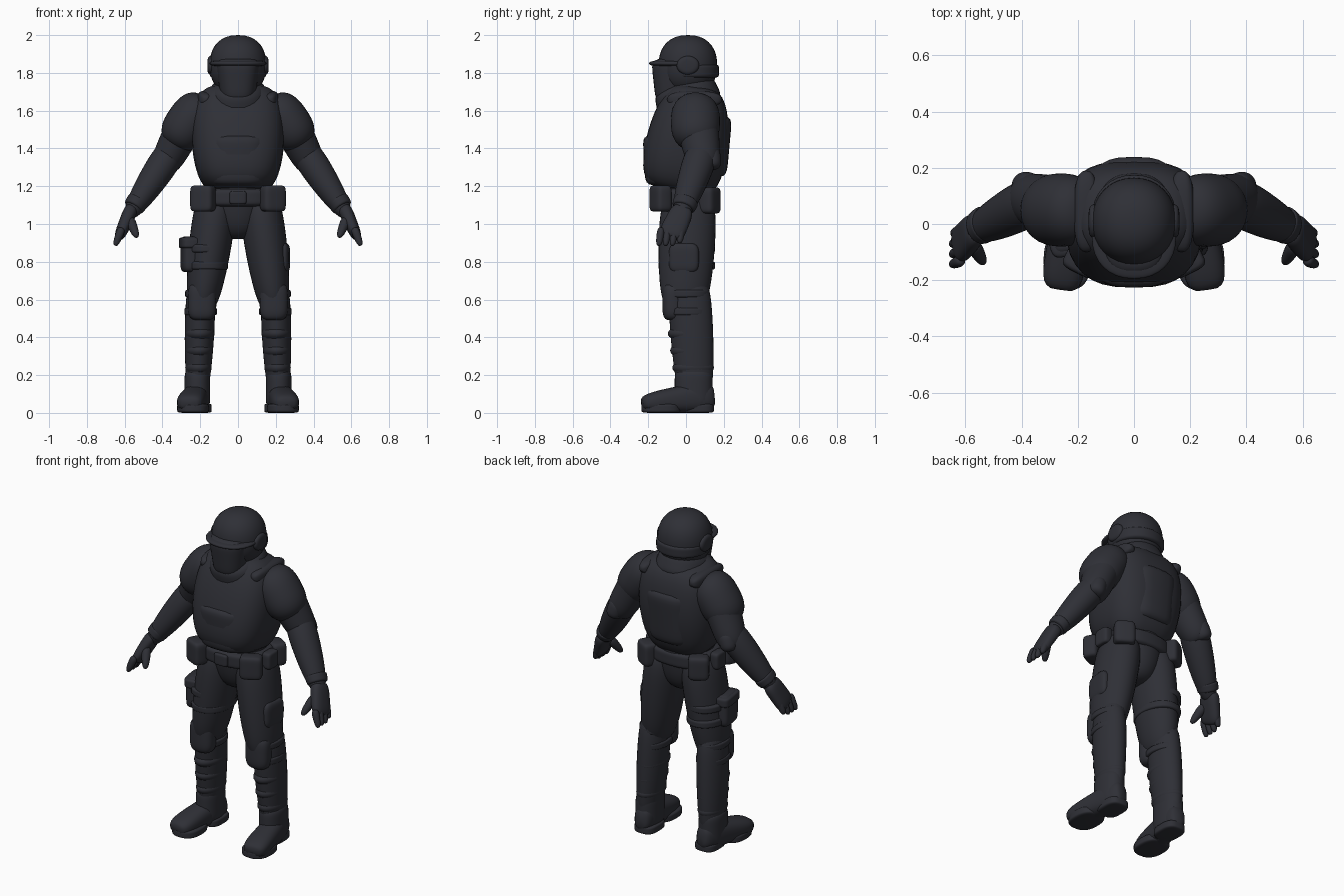
import bpy, bmesh, math
from mathutils import Vector

cube = bpy.data.objects.get("Cube")
if cube:
    bpy.data.objects.remove(cube, do_unlink=True)

charcoal = (0.028, 0.029, 0.037, 1)
fabric = bpy.data.materials.new("charcoal fabric")
fabric.use_nodes = True
fabric.diffuse_color = charcoal
fabric.node_tree.nodes["Principled BSDF"].inputs["Base Color"].default_value = charcoal

SIDES, RINGS = 32, 18
BACK, UP = Vector((0, 1, 0)), Vector((0, 0, 1))


def signed_power(value, exponent):
    return math.copysign(abs(value) ** exponent, value)


def solid(name, start, finish, size, end_size, bulge, ends, power, out):
    """Rounded solid along an axis: superellipse sections, tapering and bulging."""
    axis = (finish - start).normalized()
    depth_axis = (out - axis * out.dot(axis)).normalized()
    width_axis = axis.cross(depth_axis)
    bm = bmesh.new()
    loops = []
    for i in range(RINGS + 1):
        # Rings gather near both ends, where the section closes up
        along = -math.cos(math.pi * i / RINGS)
        t = (along + 1) / 2
        close = max(1 - abs(along) ** ends, 0) ** (1 / ends)
        swell = bulge * math.sin(math.pi * t)
        width, depth = (close * (p + (q - p) * t + swell) for p, q in zip(size, end_size))
        middle = start.lerp(finish, t)
        if i in (0, RINGS):
            loops.append([bm.verts.new(middle)] * SIDES)
            continue
        loop = []
        for k in range(SIDES):
            angle = math.tau * k / SIDES
            across = signed_power(math.cos(angle), 2 / power) * width
            outward = signed_power(math.sin(angle), 2 / power) * depth
            loop.append(bm.verts.new(middle + width_axis * across + depth_axis * outward))
        loops.append(loop)
    for low, high in zip(loops, loops[1:]):
        for k in range(SIDES):
            corners = (low[k - 1], low[k], high[k], high[k - 1])
            bm.faces.new(list(dict.fromkeys(corners)))
    bmesh.ops.recalc_face_normals(bm, faces=bm.faces)
    mesh = bpy.data.meshes.new(name)
    bm.to_mesh(mesh)
    bm.free()
    mesh.materials.append(fabric)
    mesh.shade_smooth()
    bpy.context.collection.objects.link(bpy.data.objects.new(name, mesh))


def part(name, start, finish, size, end_size=None, bulge=0, ends=4, power=2, out=BACK, pair=False):
    """One solid, or a left and right pair of them."""
    for prefix, side in (("left_", 1), ("right_", -1)) if pair else (("", 1),):
        flip = Vector((side, 1, 1))
        points = [Vector(p) * flip for p in (start, finish, out)]
        solid(prefix + name, points[0], points[1], size, end_size or size, bulge, ends, power, points[2])


def block(name, centre, size, height, out=BACK, ends=6, power=4, pair=False):
    """Upright soft block, such as a pouch, pad or strap."""
    rise = UP * height / 2
    part(name, Vector(centre) - rise, Vector(centre) + rise, size,
         ends=ends, power=power, out=out, pair=pair)


# Torso and armoured vest
part("pelvis", (0, .015, .92), (0, 0, 1.3), (.12, .12), (.2, .17), ends=3)
part("vest", (0, -.04, 1.17), (0, .06, 1.73), (.195, .2), (.215, .15), bulge=.04, ends=5, power=2.8)
part("abdomen_plate", (0, -.045, 1.2), (0, -.04, 1.47), (.16, .17), (.17, .19), ends=8, power=3)
part("back_plate", (0, .05, 1.25), (0, .06, 1.58), (.15, .165), (.165, .185), ends=8, power=3)
part("shoulder_strap", (.17, -.1, 1.66), (.17, .19, 1.66), (.045, .045), ends=2.5, power=3, out=UP, pair=True)

# Belt and pouches
block("belt", (0, 0, 1.14), (.205, .165), height=.1, power=2.4)
block("buckle", (0, -.16, 1.14), (.045, .02), height=.07)
block("front_pouch", (.185, -.135, 1.135), (.065, .045), height=.14, out=(.5, -1, 0), pair=True)
block("back_pouch", (.175, .125, 1.125), (.06, .045), height=.14, out=(.6, 1, 0), pair=True)
block("hip_pouch", (.22, 0, 1.14), (.05, .03), height=.1, out=(1, 0, 0), pair=True)

# Neck, face shield and helmet
part("collar", (0, .03, 1.6), (0, -.02, 1.75), (.175, .18), (.14, .16), power=2.2)
part("neck", (0, .02, 1.6), (0, .02, 1.9), (.11, .12))
part("face_shield", (0, -.05, 1.65), (0, -.065, 1.88), (.09, .11), (.12, .12), ends=6, power=2.5)
block("helmet", (0, .01, 1.84), (.15, .155), height=.32, ends=2.3, power=2.1)
block("helmet_rim", (0, .025, 1.81), (.15, .15), height=.08, power=2.1)
block("brim", (0, -.045, 1.85), (.15, .15), height=.035, ends=3, power=2.2)
part("ear_guard", (.1, .01, 1.84), (.162, .01, 1.84), (.05, .06), pair=True)

# Arms
elbow, wrist = Vector((.375, .09, 1.35)), Vector((.565, -.02, 1.07))
part("shoulder", (.17, .05, 1.67), (.35, .05, 1.41), (.12, .13), ends=2.6, pair=True)
part("upper_arm", (.25, .05, 1.58), (.4, .1, 1.29), (.105, .12), (.08, .085), pair=True)
part("forearm", (.33, .1, 1.42), (.58, -.03, 1.04), (.085, .09), (.045, .05), bulge=.01, pair=True)
part("elbow_pad", (.36, .13, 1.4), (.4, .14, 1.29), (.05, .05), ends=3, pair=True)
part("glove_cuff", elbow.lerp(wrist, .8), elbow.lerp(wrist, .95), (.06, .068), (.055, .062), ends=6, pair=True)

# Hands
part("palm", (.56, -.01, 1.09), (.63, -.085, .93), (.04, .06), (.03, .07), power=2.5, pair=True)
for i, finger in enumerate(("index", "middle", "ring", "little")):
    root = Vector((.615, .036 * i - .13, .98))
    tip = root + Vector((.035, -.015, -.095))
    if finger == "little":
        tip = root.lerp(tip, .85)
    part(finger + "_finger", root, tip, (.024, .022), (.016, .016), ends=3, pair=True)
part("thumb", (.575, -.07, 1.03), (.535, -.14, .93), (.03, .03), (.018, .018), ends=3, pair=True)

# Legs and knee pads
knee, ankle = Vector((.195, .01, .6)), Vector((.213, .045, .15))
part("thigh", (.11, .015, 1.16), (.195, -.01, .54), (.11, .145), (.08, .12), bulge=.015, ends=5, pair=True)
part("shin", (.195, .015, .7), (.215, .05, .08), (.075, .11), (.055, .09), bulge=.012, ends=6, pair=True)
block("knee_pad", (.19, -.07, .59), (.075, .055), height=.2, ends=4, power=2.6, pair=True)
for i, drop in enumerate((-.07, .14)):
    block("knee_strap_%d" % i, knee.lerp(ankle, drop), (.086, .118), height=.045, power=2, pair=True)
for i, drop in enumerate((.4, .6, .8)):
    block("shin_fold_%d" % i, knee.lerp(ankle, drop), (.078 - .004 * i, .12 - .005 * i),
          height=.1, ends=2, power=2, pair=True)

# Boots
part("boot", (.205, .15, .09), (.26, -.235, .05), (.06, .09), (.08, .05), power=2.5, out=UP, pair=True)
block("boot_shaft", (.215, .04, .13), (.068, .1), height=.2, power=2.2, pair=True)
block("heel", (.207, .06, .025), (.068, .088), height=.05, power=3, pair=True)
block("sole", (.238, -.13, .025), (.084, .106), height=.05, power=2.5, pair=True)

# Thigh gear
block("right_holster", (-.25, -.03, .84), (.08, .05), height=.19, out=(-1, -.15, 0))
block("right_holster_flap", (-.255, -.03, .9), (.088, .053), height=.06, out=(-1, -.15, 0))
for i, height in enumerate((.78, .87)):
    block("right_thigh_strap_%d" % i, (-.165, .004, height), (.112, .15), height=.05, power=2.2)
block("left_thigh_pocket", (.235, -.01, .82), (.08, .038), height=.16, out=(1, -.1, 0), ends=4)
